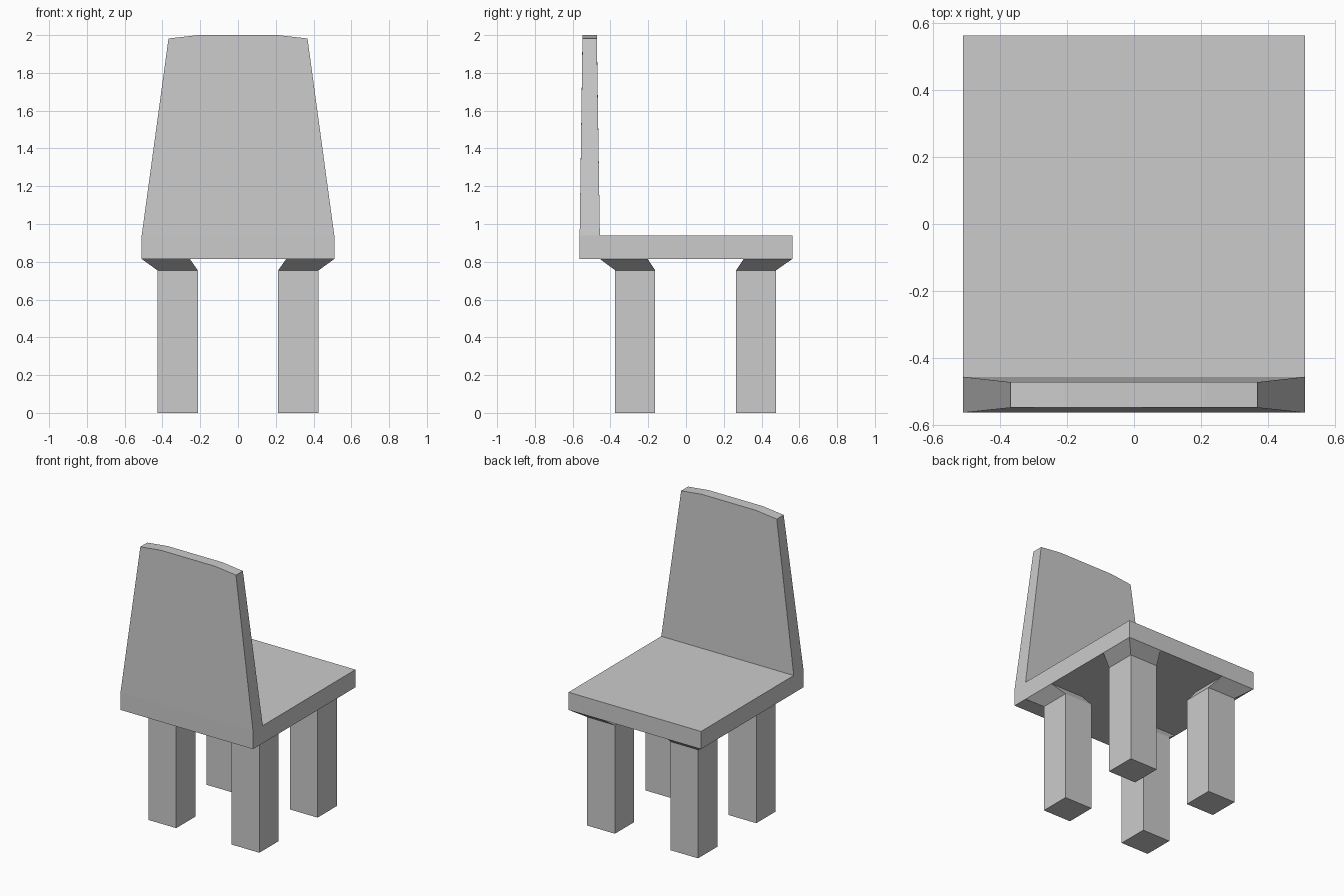
import bpy, bmesh

if "Cube" in bpy.data.objects:
    bpy.data.objects.remove(bpy.data.objects["Cube"])


def rect(x0, x1, y0, y1, z):
    return [(x0, y0, z), (x1, y0, z), (x1, y1, z), (x0, y1, z)]


def loft(name, rings):
    """Closed flat-shaded solid through matching vertex rings."""
    bm = bmesh.new()
    loops = [[bm.verts.new(p) for p in ring] for ring in rings]
    n = len(loops[0])
    for a, b in zip(loops, loops[1:]):
        for i in range(n):
            j = (i + 1) % n
            bm.faces.new((a[i], a[j], b[j], b[i]))
    bm.faces.new(loops[0])
    bm.faces.new(loops[-1])
    bmesh.ops.recalc_face_normals(bm, faces=bm.faces)
    mesh = bpy.data.meshes.new(name)
    bm.to_mesh(mesh)
    bm.free()
    obj = bpy.data.objects.new(name, mesh)
    bpy.context.collection.objects.link(obj)
    return obj


# Seat slab
SEAT_BOTTOM, SEAT_TOP = 0.815, 0.938
loft("seat", [rect(-0.51, 0.51, -0.563, 0.563, z) for z in (SEAT_BOTTOM, SEAT_TOP)])

# Tapered backrest: outline with a clipped top, thinning upwards
outline = [(-0.51, SEAT_TOP), (0.51, SEAT_TOP), (0.368, 1.982),
           (0.21, 2.0), (-0.21, 2.0), (-0.368, 1.982)]


def back_side(y_low, y_high):
    return [(x, y_low if z == SEAT_TOP else y_high, z) for x, z in outline]


loft("backrest", [back_side(-0.563, -0.548), back_side(-0.456, -0.472)])

# Four legs whose tops slant outwards to meet the seat
leg_rows = {"rear": ((-0.375, -0.163), (-0.456, -0.203)),
            "front": ((0.265, 0.477), (0.306, 0.563))}
for row, (shaft, top) in leg_rows.items():
    for side, s in (("left", -1), ("right", 1)):
        loft(f"{row}_{side}_leg", [
            rect(s * 0.213, s * 0.427, *shaft, 0.0),
            rect(s * 0.213, s * 0.427, *shaft, 0.755),
            rect(s * 0.255, s * 0.51, *top, SEAT_BOTTOM)])
